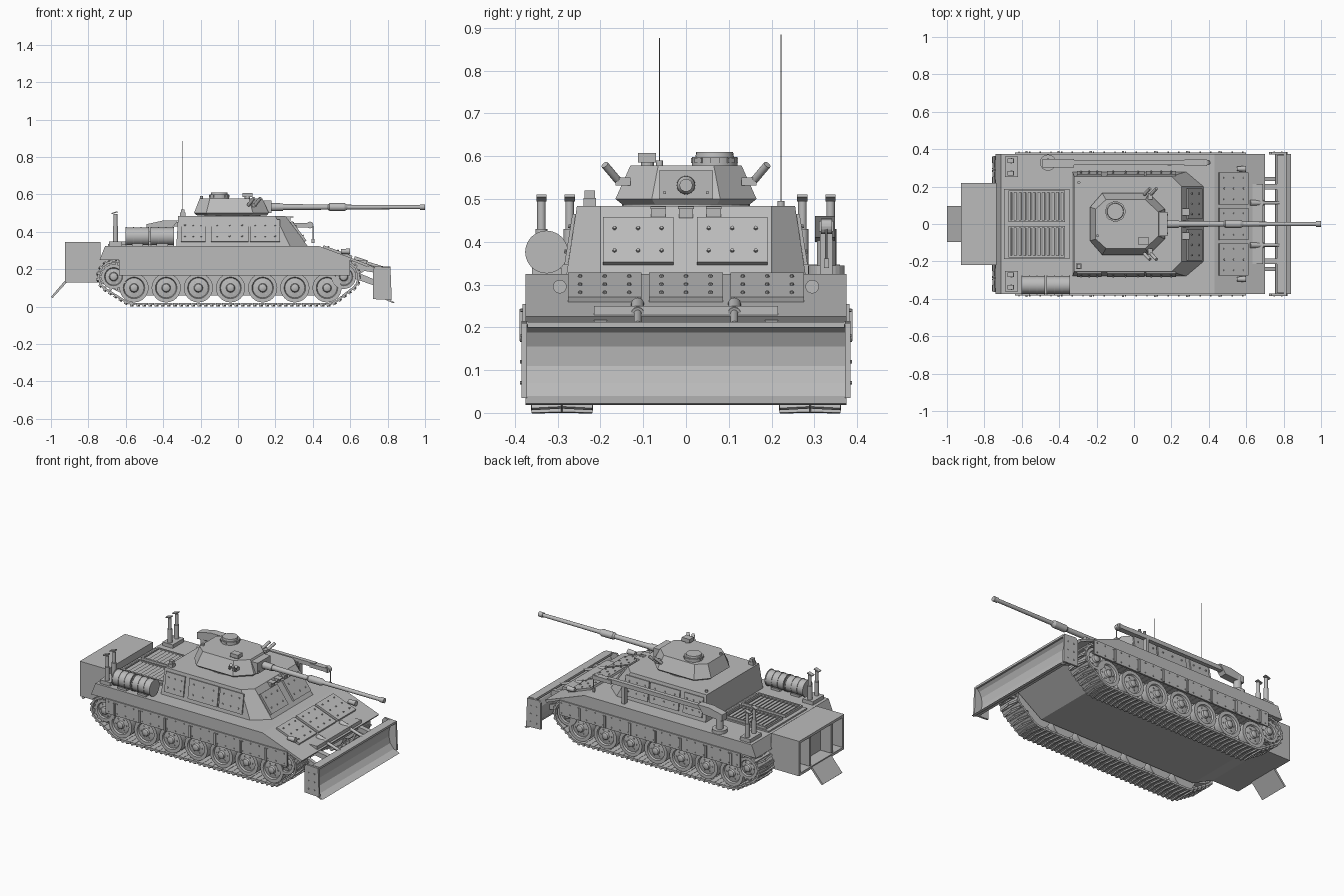
import bpy, bmesh, math
from mathutils import Matrix, Vector, geometry

if "Cube" in bpy.data.objects:
    bpy.data.objects.remove(bpy.data.objects["Cube"])

grey = bpy.data.materials.new("hull grey")
grey.diffuse_color = (0.5, 0.5, 0.5, 1)
grey.use_nodes = True
grey.node_tree.nodes["Principled BSDF"].inputs["Base Color"].default_value = grey.diffuse_color
SIDES = (-1, 1)

def finish(name, bm, smooth=False):
    bmesh.ops.recalc_face_normals(bm, faces=bm.faces)
    me = bpy.data.meshes.new(name)
    bm.to_mesh(me)
    bm.free()
    me.materials.append(grey)
    ob = bpy.data.objects.new(name, me)
    bpy.context.collection.objects.link(ob)
    if smooth:
        bpy.ops.object.select_all(action='DESELECT')
        ob.select_set(True)
        bpy.context.view_layer.objects.active = ob
        bpy.ops.object.shade_smooth_by_angle(angle=math.radians(35))
    return ob

def box(bm, c, s, m=Matrix()):
    bmesh.ops.create_cube(bm, size=1, matrix=m @ Matrix.Translation(c) @ Matrix.Diagonal((*s, 1)))

def span(bm, x, y, z):
    box(bm, [(a + b) / 2 for a, b in (x, y, z)], [abs(b - a) for a, b in (x, y, z)])

def cyl(bm, p, q, r, r2=None, n=16):
    p, q = Vector(p), Vector(q)
    m = Matrix.Translation((p + q) / 2) @ (q - p).to_track_quat('Z', 'Y').to_matrix().to_4x4()
    bmesh.ops.create_cone(bm, cap_ends=True, segments=n, radius1=r, radius2=r if r2 is None else r2,
                          depth=(q - p).length, matrix=m)

def loft(bm, rings):
    vs = [[bm.verts.new(p) for p in r] for r in rings]
    n = len(vs[0])
    for a, b in zip(vs, vs[1:]):
        for i in range(n):
            bm.faces.new((a[i], a[(i + 1) % n], b[(i + 1) % n], b[i]))
    bm.faces.new(vs[0])
    bm.faces.new(vs[-1][::-1])

def prism(bm, pts, y0, y1):
    loft(bm, [[(x, y, z) for x, z in pts] for y in (y0, y1)])

def lathe_y(bm, x, z, prof, s, n=24):
    ang = [2 * math.pi * i / n for i in range(n)]
    loft(bm, [[(x + r * math.cos(a), s * y, z + r * math.sin(a)) for a in ang] for r, y in prof])

def sym(pts, z):
    return [(x, y, z) for x, y in pts] + [(x, -y, z) for x, y in reversed(pts)]

def bolted(bm, m, w, d, nx, ny, t=0.01):
    """Plate on a local xy plane with a grid of bolts."""
    box(bm, (0, 0, t / 2), (w, d, t), m)
    for i in range(nx):
        for j in range(ny):
            c = (w * ((i + .5) / nx - .5), d * ((j + .5) / ny - .5), t + .002)
            bmesh.ops.create_cone(bm, cap_ends=True, segments=8, radius1=.005, radius2=.004, depth=.006,
                                  matrix=m @ Matrix.Translation(c))

# Hull
bm = bmesh.new()
prism(bm, [(-.60, .06), (.48, .06), (.69, .2), (.69, .25), (-.74, .25), (-.74, .13)], -.215, .215)
finish("lower_hull", bm)
bm = bmesh.new()
prism(bm, [(-.74, .25), (-.71, .325), (.43, .325), (.70, .225), (.69, .212), (.62, .24), (.6, .25)], -.375, .375)
finish("upper_hull", bm)

# Glacis armour plates
bm = bmesh.new()
R = Matrix.Rotation(math.atan2(.1, .27), 4, 'Y')
for y in (-.19, 0, .19):
    bolted(bm, Matrix.Translation((.53, y, .287)) @ R, .165, .172, 3, 3, .013)
finish("glacis_plates", bm)
bm = bmesh.new()
for s in SIDES:
    cyl(bm, (.55, s * .295, .295), (.60, s * .295, .295), .012, .016)
finish("headlights", bm, True)

# Casemate with bolted plates
bm = bmesh.new()
loft(bm, [sym([(-.33, .28), (.28, .28), (.375, .2)], .32), sym([(-.32, .255), (.2, .255), (.255, .2)], .483)])
finish("casemate", bm)
bm = bmesh.new()
R = Matrix.Rotation(math.atan2(.163, .12), 4, 'Y')
for y in (-.112, .108):
    bolted(bm, Matrix.Translation((.318, y, .398)) @ R, .13, .165, 2, 3, .012)
for s in SIDES:
    for x, w in ((-.24, .13), (-.045, .2), (.145, .16)):
        m = Matrix.Translation((x, s * .267, .405)) @ Matrix.Rotation(-s * math.radians(81), 4, 'X')
        bolted(bm, m, w, .12, 3, 2, .008)
finish("casemate_plates", bm)
bm = bmesh.new()
for y in (-.065, 0, .065):
    box(bm, (.262, y, .467), (.04, .033, .024))
    box(bm, (.272, y, .479), (.05, .037, .006))
finish("periscopes", bm)

# Turret
bm = bmesh.new()
cyl(bm, (-.03, 0, .475), (-.03, 0, .5), .15, n=32)
base = [(-.235, .09), (-.17, .165), (.08, .165), (.165, .08)]
loft(bm, [sym([(x * .93, y * .9) for x, y in base], .487), sym(base, .5),
          sym([(-.205, .08), (-.15, .13), (.06, .13), (.13, .065)], .578)])
finish("turret", bm)
bm = bmesh.new()
span(bm, (.08, .178), (-.063, .063), (.5, .567))
for y, z in ((-.05, .515), (.05, .515)):
    cyl(bm, (.17, y, z), (.183, y, z), .004, n=8)
finish("mantlet", bm)

# Gun barrel from stepped sections
bm = bmesh.new()
for a, b, r, r2 in ((.17, .24, .022, .02), (.24, .48, .016, .014), (.48, .49, .014, .021),
                    (.49, .57, .021, .021), (.57, .585, .021, .013), (.585, .975, .0125, .011), (.972, 1, .015, .015)):
    cyl(bm, (a, 0, .532), (b, 0, .532), r, r2, 20)
finish("gun_barrel", bm, True)

# Turret roof fittings
bm = bmesh.new()
cyl(bm, (-.1, .067, .575), (-.1, .067, .598), .053, n=24)
cyl(bm, (-.1, .067, .598), (-.1, .067, .61), .045, .043, 24)
for i in range(8):
    m = Matrix.Translation((-.1, .067, .59)) @ Matrix.Rotation(i * math.pi / 4, 4, 'Z')
    box(bm, (.048, 0, 0), (.014, .022, .012), m)
finish("cupola", bm, True)
bm = bmesh.new()
cyl(bm, (.05, -.09, .57), (.05, -.09, .588), .015)
span(bm, (.025, .078), (-.112, -.07), (.585, .608))
finish("roof_sight", bm)
bm = bmesh.new()
for s in SIDES:
    span(bm, (.075, .1), (s * .13, s * .165), (.532, .55))
    for x in (.055, .09):
        cyl(bm, (x, s * .158, .542), (x + .03, s * .19, .58), .009, n=12)
finish("smoke_launchers", bm, True)
bm = bmesh.new()
for x, y, z0, z1 in ((-.295, .222, .48, .885), (-.195, -.062, .575, .876)):
    cyl(bm, (x, y, z0), (x, y, z0 + .015), .008)
    cyl(bm, (x, y, z0), (x, y, z1), .0011, n=6)
finish("antennas", bm)
bm = bmesh.new()
span(bm, (-.31, -.28), (-.24, -.21), (.48, .502))
span(bm, (-.305, -.285), (-.237, -.213), (.5, .52))
finish("roof_box", bm)

# Engine deck grilles
bm = bmesh.new()
span(bm, (-.695, -.345), (-.187, .187), (.32, .334))
for s in SIDES:
    cy = s * .095
    for d in SIDES:
        span(bm, (-.67, -.37), (cy + d * .078 - .005, cy + d * .078 + .005), (.33, .348))
        xe = -.52 + d * .145
        span(bm, (xe - .005, xe + .005), (cy - .078, cy + .078), (.33, .348))
    for i in range(11):
        box(bm, (0, 0, 0), (.018, .15, .004),
            Matrix.Translation((-.645 + .025 * i, cy, .34)) @ Matrix.Rotation(.5, 4, 'Y'))
finish("engine_grilles", bm)

# Exhaust stacks
bm = bmesh.new()
for s in SIDES:
    span(bm, (-.69, -.62), (s * .25, s * .36), (.32, .347))
    for y in (.272, .338):
        cyl(bm, (-.655, s * y, .34), (-.655, s * y, .43), .014)
        cyl(bm, (-.655, s * y, .42), (-.655, s * y, .495), .01)
        box(bm, (0, 0, 0), (.035, .024, .006),
            Matrix.Translation((-.66, s * y, .502)) @ Matrix.Rotation(-.3, 4, 'Y'))
finish("exhaust_stacks", bm, True)

# Fuel drums with straps
bm = bmesh.new()
for x in (-.538, -.405):
    cyl(bm, (x - .062, -.326, .376), (x + .062, -.326, .376), .047, n=24)
    for d in (-.06, -.02, .02, .06):
        cyl(bm, (x + d - .003, -.326, .376), (x + d + .003, -.326, .376), .05, n=24)
    span(bm, (x - .03, x + .03), (-.36, -.29), (.32, .338))
finish("fuel_drums", bm, True)

# Crane stowed along the left side
bm = bmesh.new()
cyl(bm, (-.46, .328, .32), (-.46, .328, .345), .043, n=24)
cyl(bm, (-.46, .328, .345), (-.46, .328, .43), .022)
prism(bm, [(-.49, .4), (-.36, .41), (-.32, .46), (-.4, .46), (-.49, .44)], .302, .348)
span(bm, (-.4, .3), (.315, .341), (.428, .453))
span(bm, (.27, .39), (.311, .345), (.424, .448))
span(bm, (.18, .2), (.313, .343), (.32, .43))
cyl(bm, (.385, .315, .436), (.385, .341, .436), .018)
cyl(bm, (.4, .328, .43), (.4, .328, .36), .003, n=8)
box(bm, (.4, .328, .35), (.016, .012, .022))
finish("crane", bm)

# Rear compartment with open doorway and ramp
bm = bmesh.new()
span(bm, (-.925, -.735), (-.22, .22), (.13, .345))
rear = [f for f in bm.faces if f.normal.x < -.9]
bmesh.ops.inset_region(bm, faces=rear, thickness=.022)
bmesh.ops.inset_region(bm, faces=rear, thickness=.001, depth=-.08)
for y in (-.105, .105):
    span(bm, (-.922, -.85), (y - .008, y + .008), (.15, .325))
finish("rear_compartment", bm)
bm = bmesh.new()
prism(bm, [(-.92, .145), (-.91, .135), (-.992, .045), (-1, .052)], -.095, .095)
finish("rear_ramp", bm)

# Side skirts
bm = bmesh.new()
for s in SIDES:
    span(bm, (-.635, .6), (s * .372, s * .382), (.165, .254))
    for i in range(7):
        box(bm, (-.575 + .172 * i, s * .384, .205), (.012, .01, .075))
    for i in range(22):
        for z in (.18, .24):
            x = -.615 + .057 * i
            cyl(bm, (x, s * .38, z), (x, s * .387, z), .004, n=6)
finish("side_skirts", bm)

# Road wheels, idlers and sprockets
wheel_x = [-.556 + .172 * i for i in range(7)]
bm = bmesh.new()
for s in SIDES:
    for x, z, r in [(x, .1, .078) for x in wheel_x] + [(-.665, .16, .066), (.565, .16, .066)]:
        lathe_y(bm, x, z, [(.012, .362), (.02, .358), (.024, .347), (r * .68, .342), (r * .74, .352),
                           (r, .352), (r, .31), (r * .7, .305), (r * .7, .285), (r, .28), (r, .235)], s)
        for i in range(6):
            a = i * math.pi / 3
            px, pz = x + .036 * math.cos(a), z + .036 * math.sin(a)
            cyl(bm, (px, s * .335, pz), (px, s * .349, pz), .005, n=6)
finish("wheels", bm, True)
bm = bmesh.new()
for s in SIDES:
    for i in range(14):
        m = Matrix.Translation((-.665, s * .345, .16)) @ Matrix.Rotation(i * math.pi / 7, 4, 'Y')
        box(bm, (.068, 0, 0), (.014, .012, .012), m)
finish("sprocket_teeth", bm)

# Track shoes spaced along the belt around the wheels
pts = []
for x, z, r in [(x, .1, .09) for x in (wheel_x[0], wheel_x[-1])] + [(-.665, .16, .083), (.565, .16, .083)]:
    pts += [Vector((x + r * math.cos(i * math.pi / 24), z + r * math.sin(i * math.pi / 24))) for i in range(48)]
path = [pts[i] for i in geometry.convex_hull_2d(pts)]
mid = sum(path, Vector((0, 0))) / len(path)
path.sort(key=lambda p: math.atan2(p.y - mid.y, p.x - mid.x))
legs = [(a, b, (b - a).length) for a, b in zip(path, path[1:] + path[:1])]
count = 92
pitch = sum(l for _, _, l in legs) / count
bm = bmesh.new()
for k in range(count):
    d = k * pitch
    for a, b, l in legs:
        if d <= l:
            break
        d -= l
    p, t = a.lerp(b, d / l), (b - a)
    for s in SIDES:
        m = Matrix.Translation((p.x, s * .29, p.y)) @ Matrix.Rotation(-math.atan2(t.y, t.x), 4, 'Y')
        box(bm, (0, 0, .004), (pitch * .95, .145, .012), m)
        for e in SIDES:
            box(bm, (0, e * .036, -.005), (.011, .07, .01), m @ Matrix.Rotation(e * .12, 4, 'Z'))
finish("tracks", bm)

# Dozer blade: faceted curved plate, end plates, arms
bm = bmesh.new()
front = [(.815, .208), (.788, .188), (.772, .155), (.768, .11), (.778, .07), (.802, .04), (.84, .022)]
prism(bm, front + [(x - .014, z - .003) for x, z in reversed(front)], -.375, .375)
span(bm, (.765, .815), (-.37, .37), (.2, .213))
finish("dozer_blade", bm)
bm = bmesh.new()
for s in SIDES:
    prism(bm, [(.722, .2), (.735, .215), (.815, .21), (.822, .035), (.722, .04)], s * .372, s * .384)
    for z in (.07, .12, .17):
        for x in (.75, .79):
            cyl(bm, (x, s * .38, z), (x, s * .388, z), .004, n=8)
finish("blade_end_plates", bm)
bm = bmesh.new()
for s in SIDES:
    prism(bm, [(.62, .2), (.64, .225), (.77, .205), (.77, .175)], s * .185, s * .215)
    prism(bm, [(.62, .15), (.62, .19), (.765, .13), (.765, .1)], s * .23, s * .25)
    cyl(bm, (.62, s * .113, .255), (.69, s * .113, .232), .015)
    cyl(bm, (.68, s * .113, .235), (.775, s * .113, .206), .009)
finish("blade_arms", bm, True)
